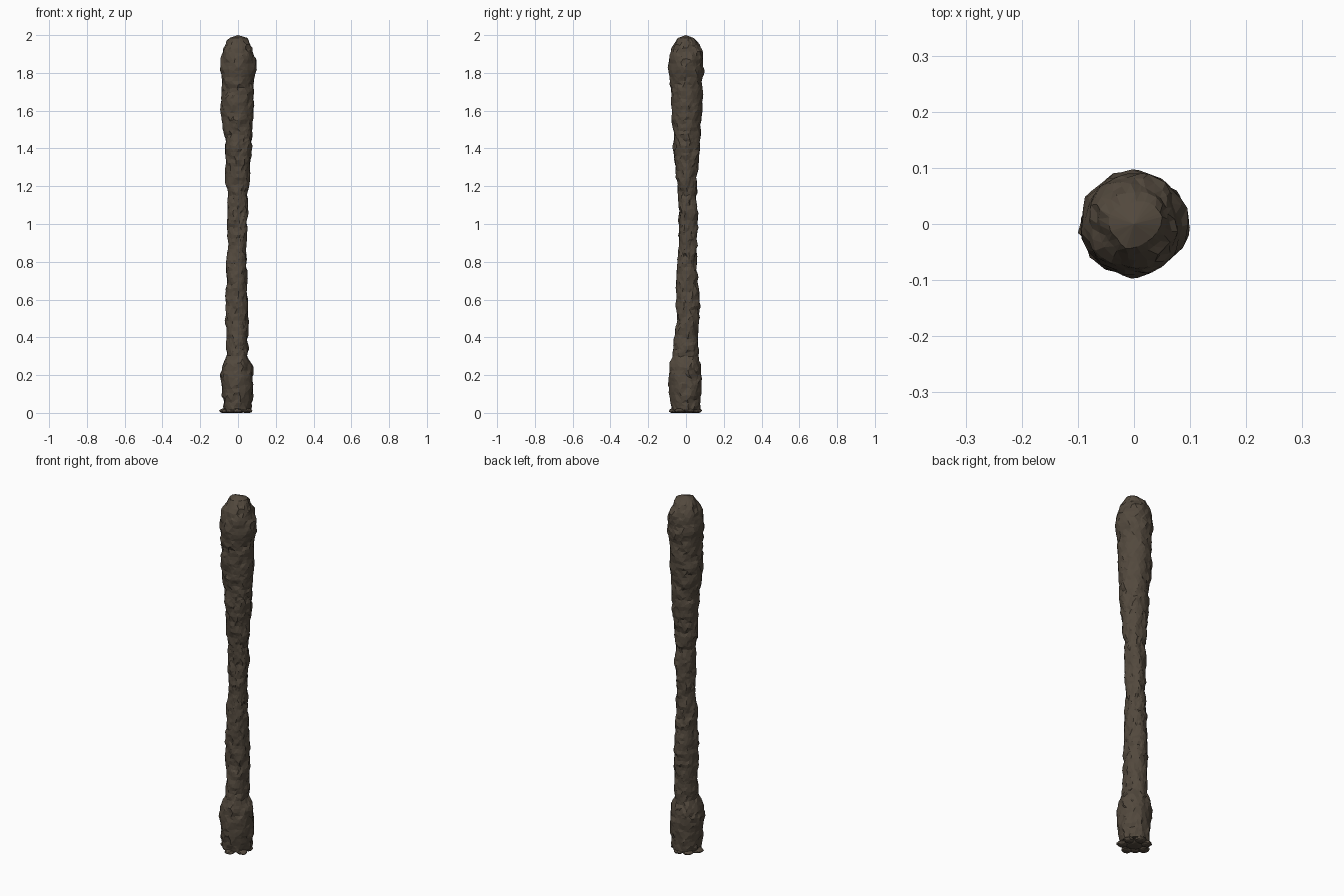
import bpy, bmesh, math, random
from mathutils import Vector, noise

if "Cube" in bpy.data.objects:
    bpy.data.objects.remove(bpy.data.objects["Cube"])

random.seed(4)

earth = bpy.data.materials.new("dark earth brown")
earth.diffuse_color = (0.085, 0.066, 0.047, 1)
earth.use_nodes = True
earth.node_tree.nodes["Principled BSDF"].inputs["Base Color"].default_value = earth.diffuse_color

# Column outline: height, then left, right, front and back extents (hundredths)
PROFILE = [
    (0.015, 7.5, 7, 7.5, 7.5), (0.1, 8.5, 8, 9, 8), (0.2, 9.5, 8, 9.5, 8.5),
    (0.25, 8.5, 7.8, 9, 8), (0.3, 6.4, 5.2, 7.5, 7), (0.4, 6.4, 5.3, 6, 6.4),
    (0.5, 6.9, 5.7, 4.8, 7.3), (0.6, 6.5, 5.2, 5.3, 7.2), (0.7, 6, 4.8, 5.5, 6.4),
    (0.8, 6.7, 4.6, 4.4, 5.5), (0.9, 5.5, 4.3, 3.8, 5.8), (1.0, 5.8, 4.8, 3.9, 6.2),
    (1.07, 5.8, 5.8, 3.8, 6.2), (1.15, 5.4, 5, 4, 5.8), (1.23, 7.2, 6.2, 5, 6),
    (1.3, 6.5, 6.2, 6, 6.7), (1.4, 7, 7.4, 6.8, 7.4), (1.47, 7, 7.6, 6.8, 7.4),
    (1.54, 9, 8, 7.6, 8), (1.6, 9.3, 8.2, 8, 8.5), (1.7, 8.5, 8.6, 8, 9),
    (1.75, 8.6, 8.2, 8.8, 9), (1.82, 9.7, 9.9, 9.2, 9.5), (1.87, 9.5, 9.5, 9, 9.3),
    (1.92, 8.4, 8, 8.2, 8.7), (1.96, 6.5, 6.2, 6.2, 6.8), (1.985, 4.4, 4.6, 4.2, 4),
]

def outline(z):
    for a, b in zip(PROFILE, PROFILE[1:]):
        if z <= b[0]:
            t = max(0, (z - a[0]) / (b[0] - a[0]))
            return [(p + (q - p) * t) / 100 for p, q in zip(a[1:], b[1:])]
    return [v / 100 for v in PROFILE[-1][1:]]

def lumps(p):
    """Rounded clods with creases between them, plus finer chipping."""
    d, _ = noise.voronoi(Vector((p.x * 11, p.y * 11, p.z * 9)))
    clod = min(0.45, d[1] - d[0]) - 0.28
    return 0.014 * clod + 0.007 * noise.noise(p * 26) + 0.0045 * noise.noise(p * 60)

def finish(bm, name):
    bmesh.ops.recalc_face_normals(bm, faces=bm.faces)
    mesh = bpy.data.meshes.new(name)
    bm.to_mesh(mesh)
    bm.free()
    mesh.materials.append(earth)
    ob = bpy.data.objects.new(name, mesh)
    bpy.context.collection.objects.link(ob)
    return ob

# Lumpy column, lofted from rings
SIDES, RINGS = 26, 105
bm = bmesh.new()
rings = []
for i in range(RINGS):
    z0 = 0.015 + 1.97 * i / (RINGS - 1)
    left, right, front, back = outline(z0)
    ring = []
    for k in range(SIDES):
        a = 2 * math.pi * (k + 0.5 * (i % 2) + random.uniform(-0.3, 0.3)) / SIDES
        c, s = math.cos(a), math.sin(a)
        p = Vector((c * (right if c > 0 else left), s * (back if s > 0 else front), z0))
        p += Vector((c, s, 0)) * lumps(p)
        if 0 < i < RINGS - 1:
            p.z += random.uniform(-0.005, 0.005)
        ring.append(bm.verts.new(p))
    rings.append(ring)
for i, (lo, hi) in enumerate(zip(rings, rings[1:])):
    for k in range(SIDES):
        n = (k + 1) % SIDES
        if i % 2 == 0:
            bm.faces.new((lo[k], lo[n], hi[k]))
            bm.faces.new((lo[n], hi[n], hi[k]))
        else:
            bm.faces.new((lo[k], lo[n], hi[n]))
            bm.faces.new((lo[k], hi[n], hi[k]))
# Closed bottom and low domed tip
for ring, z in ((rings[0], 0.02), (rings[-1], 2.0)):
    tip = bm.verts.new((0, 0, z))
    for k in range(SIDES):
        bm.faces.new((ring[k], ring[(k + 1) % SIDES], tip))
finish(bm, "lumpy_column")

# Flat crumbs around the foot
bm = bmesh.new()
for deg, dist, size in ((185, 0.07, 0.029), (265, 0.064, 0.027), (325, 0.058, 0.028),
                        (20, 0.052, 0.026), (85, 0.056, 0.028), (135, 0.062, 0.027),
                        (225, 0.055, 0.024), (0, 0, 0.045)):
    a = math.radians(deg)
    made = bmesh.ops.create_icosphere(bm, subdivisions=2, radius=1)["verts"]
    for v in made:
        r = size * (1 + 0.25 * noise.noise(v.co * 1.5 + Vector((deg, 0, 0))))
        v.co = Vector((math.cos(a) * dist + v.co.x * r,
                       math.sin(a) * dist + v.co.y * r,
                       max(0, 0.011 + v.co.z * 0.014)))
finish(bm, "foot_crumbs")
